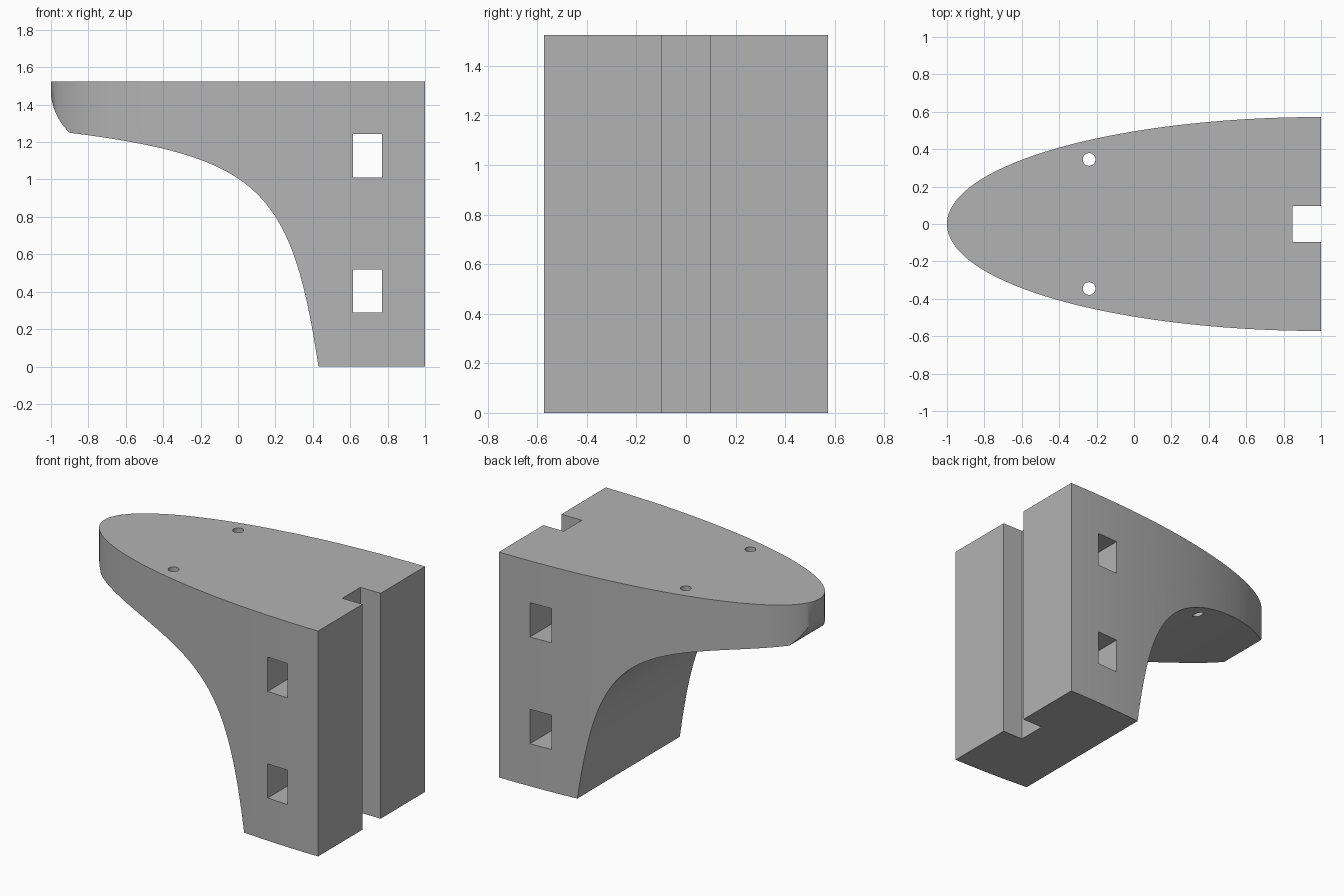
import bpy, bmesh
from math import sin, cos, pi
from mathutils import Vector

if "Cube" in bpy.data.objects:
    bpy.data.objects.remove(bpy.data.objects["Cube"], do_unlink=True)

HEIGHT, LENGTH, HALF_WIDTH = 1.525, 2.0, 0.572

grey = bpy.data.materials.new("plain_grey")
grey.use_nodes = True
colour = (0.45, 0.45, 0.45, 1)
grey.diffuse_color = colour
grey.node_tree.nodes["Principled BSDF"].inputs["Base Color"].default_value = colour


def prism(name, points, lo, hi, axis="Z"):
    """Extrude a closed outline along z (x, y points) or y (x, z points)."""
    bm = bmesh.new()
    place = (lambda u, v: (u, v, lo)) if axis == "Z" else (lambda u, v: (u, lo, v))
    face = bm.faces.new([bm.verts.new(place(u, v)) for u, v in points])
    shift = Vector((0, 0, hi - lo)) if axis == "Z" else Vector((0, hi - lo, 0))
    new = bmesh.ops.extrude_face_region(bm, geom=[face])["geom"]
    bmesh.ops.translate(bm, vec=shift, verts=[g for g in new if isinstance(g, bmesh.types.BMVert)])
    bmesh.ops.recalc_face_normals(bm, faces=bm.faces)
    mesh = bpy.data.meshes.new(name)
    bm.to_mesh(mesh)
    bm.free()
    mesh.materials.append(grey)
    obj = bpy.data.objects.new(name, mesh)
    bpy.context.collection.objects.link(obj)
    return obj


def rect(x0, x1, v0, v1):
    return [(x0, v0), (x1, v0), (x1, v1), (x0, v1)]


def bezier(a, b, c, d, n):
    a, b, c, d = map(Vector, (a, b, c, d))
    out = []
    for i in range(n + 1):
        t = i / n
        s = 1 - t
        out.append(tuple(a * s**3 + b * 3 * s * s * t + c * 3 * s * t * t + d * t**3))
    return out


def cut(body, tool, operation="DIFFERENCE"):
    bpy.context.view_layer.objects.active = body
    mod = body.modifiers.new(tool.name, "BOOLEAN")
    mod.operation, mod.solver, mod.object = operation, "EXACT", tool
    bpy.ops.object.modifier_apply(modifier=mod.name)
    bpy.data.objects.remove(tool, do_unlink=True)


# Half-elliptical block
N = 96
plan = [(1 - LENGTH * sin(pi * i / N), HALF_WIDTH * cos(pi * i / N)) for i in range(N + 1)]
bracket = prism("shelf_bracket", plan, 0, HEIGHT)

# Side profile: swept underside and rounded nose
underside = bezier((0.43, 0), (0.287, 0.954), (0.11, 1.12), (-0.9, 1.25), 48)
nose = bezier((-0.9, 1.25), (-0.955, 1.30), (-0.995, 1.38), (-1.001, 1.46), 12)
profile = ([(1.1, -0.1), (0.445, -0.1)] + underside + nose[1:]
           + [(-1.1, 1.5), (-1.1, 1.7), (1.1, 1.7)])
cut(bracket, prism("side_profile", profile, -1, 1, "Y"), "INTERSECT")

# Vertical slot in the mounting face
cut(bracket, prism("slot", rect(0.848, 1.2, -0.097, 0.097), -0.2, 1.8))

# Rectangular windows through the sides
for z in (0.288, 1.01):
    cut(bracket, prism("window", rect(0.615, 0.77, z, z + 0.232), -1, 1, "Y"))

# Screw holes through the top
for y in (-0.345, 0.345):
    ring = [(-0.24 + 0.034 * cos(2 * pi * i / 32), y + 0.034 * sin(2 * pi * i / 32)) for i in range(32)]
    cut(bracket, prism("screw_hole", ring, 0.5, 1.8))

bpy.ops.object.select_all(action="DESELECT")
bracket.select_set(True)
bpy.context.view_layer.objects.active = bracket
bpy.ops.object.shade_smooth_by_angle(angle=pi / 6)
